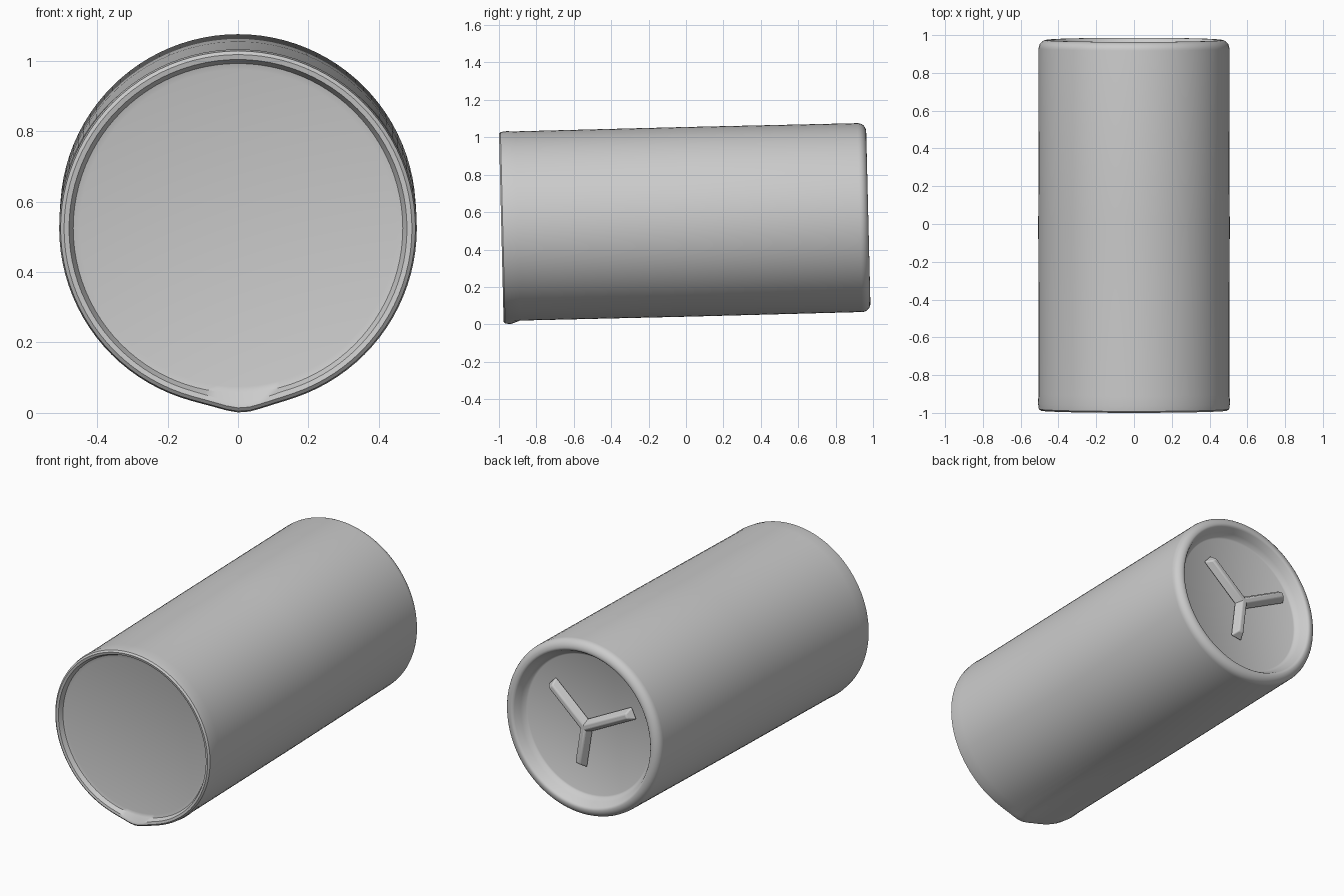
import bpy, bmesh, math
from mathutils import Matrix, Vector

cube = bpy.data.objects.get("Cube")
if cube:
    bpy.data.objects.remove(cube, do_unlink=True)

# The can lies along y, with its back end raised slightly
POSE = Matrix.Translation((0, 0, 0.548)) @ Matrix.Rotation(math.radians(1.4), 4, 'X')
PLATE_Y = 0.925

grey = bpy.data.materials.new("plain grey")
grey.use_nodes = True
grey.diffuse_color = (0.6, 0.6, 0.6, 1)
bsdf = grey.node_tree.nodes["Principled BSDF"]
bsdf.inputs["Base Color"].default_value = (0.6, 0.6, 0.6, 1)
bsdf.inputs["Roughness"].default_value = 0.7


def add_object(name, bm):
    """Turn a bmesh into a posed grey object."""
    bmesh.ops.recalc_face_normals(bm, faces=bm.faces)
    mesh = bpy.data.meshes.new(name)
    bm.to_mesh(mesh)
    bm.free()
    mesh.materials.append(grey)
    ob = bpy.data.objects.new(name, mesh)
    bpy.context.collection.objects.link(ob)
    ob.matrix_world = POSE
    return ob


def activate(ob):
    bpy.ops.object.select_all(action='DESELECT')
    ob.select_set(True)
    bpy.context.view_layer.objects.active = ob


def smooth(ob, angle=40):
    activate(ob)
    bpy.ops.object.shade_smooth_by_angle(angle=math.radians(angle))


def lathe(profile, segments=96):
    """Spin (radius, y) points around the y axis; ends lie on the axis."""
    bm = bmesh.new()
    verts = [bm.verts.new((r, y, 0)) for r, y in profile]
    edges = [bm.edges.new(pair) for pair in zip(verts, verts[1:])]
    bmesh.ops.spin(bm, geom=verts + edges, cent=(0, 0, 0), axis=(0, 1, 0),
                   angle=math.tau, steps=segments, use_merge=True)
    bmesh.ops.remove_doubles(bm, verts=bm.verts, dist=1e-5)
    return bm


def polar(r, degrees, y):
    a = math.radians(degrees)
    return Vector((r * math.cos(a), y, r * math.sin(a)))


# Can shell: shallow pan at the front, rounded shoulder and rim at the back
shoulder = [(0.46 + 0.045 * math.cos(math.radians(t)),
             0.93 + 0.045 * math.sin(math.radians(t))) for t in range(0, 91, 15)]
bm = lathe([(0, -0.955), (0.45, -0.955), (0.468, -0.96), (0.48, -0.985),
            (0.494, -0.988), (0.504, -0.98), (0.508, -0.95), (0.506, -0.9),
            (0.507, 0)] + shoulder +
           [(0.45, 0.973), (0.443, 0.965), (0.425, 0.93), (0.41, 0.905),
            (0.40, 0.90), (0, 0.90)])
# Small bent lip at the bottom of the front rim
for v in bm.verts:
    if v.co.y < -0.94 and v.co.z < -0.47:
        v.co.z -= 0.016 * math.exp(-((v.co.x - 0.01) / 0.07) ** 2)
smooth(add_object("can_shell", bm))

# Lid plate set inside the back rim
lid = add_object("lid_plate", lathe([(0, 0.86), (0.418, 0.86), (0.418, 0.917),
                                     (0.408, PLATE_Y), (0, PLATE_Y)]))

# Cutter for the round shaker dents, staggered in the lower -x third
bm = bmesh.new()
outward = polar(1, 215, 0)
across = polar(1, 305, 0)
for dist, offsets in ((0.135, (-0.5, 0.5)), (0.235, (-1, 0, 1)), (0.335, (-1, 0, 1))):
    for k in offsets:
        centre = outward * (dist - 0.02 * abs(k)) + across * (k * 0.115)
        centre.y = PLATE_Y + 0.028
        bmesh.ops.create_uvsphere(bm, u_segments=24, v_segments=16, radius=0.058,
                                  matrix=Matrix.Translation(centre))
dents = add_object("dent_cutter", bm)

# Cutter for the curved pouring groove in the +x third
curve = bpy.data.curves.new("groove_cutter", 'CURVE')
curve.dimensions = '3D'
curve.bevel_depth = 0.045
curve.bevel_resolution = 4
curve.use_fill_caps = True
spline = curve.splines.new('POLY')
spline.points.add(24)
for i, p in enumerate(spline.points):
    p.co = (*polar(0.335, 292 + i * 4, PLATE_Y + 0.02), 1)
groove = bpy.data.objects.new("groove_cutter", curve)
bpy.context.collection.objects.link(groove)
groove.matrix_world = POSE
activate(groove)
bpy.ops.object.convert(target='MESH')
groove = bpy.context.view_layer.objects.active

# Cut the lid plate, then discard the cutters
for cutter in (dents, groove):
    cutter.hide_render = True
    mod = lid.modifiers.new("cut", 'BOOLEAN')
    mod.operation = 'DIFFERENCE'
    mod.solver = 'EXACT'
    mod.object = cutter
    activate(lid)
    bpy.ops.object.modifier_apply(modifier=mod.name)
    bpy.data.objects.remove(cutter, do_unlink=True)
smooth(lid, 35)

# Y-shaped divider: three tapered ridges meeting at the centre
bm = bmesh.new()
for degrees, length in ((41, 0.31), (153, 0.34), (278, 0.24)):
    made = bmesh.ops.create_cube(bm, size=1)["verts"]
    for v in made:
        top = v.co.y > 0
        v.co.z *= 0.03 if top else 0.075
        v.co.x = (length - 0.025 * top) if v.co.x > 0 else -0.01
        v.co.y = PLATE_Y + (0.035 if top else -0.01)
    bmesh.ops.rotate(bm, verts=made, cent=(0, 0, 0),
                     matrix=Matrix.Rotation(-math.radians(degrees), 3, 'Y'))
divider = add_object("lid_divider", bm)
bevel = divider.modifiers.new("soft edges", 'BEVEL')
bevel.width = 0.008
bevel.segments = 3
smooth(divider, 50)
